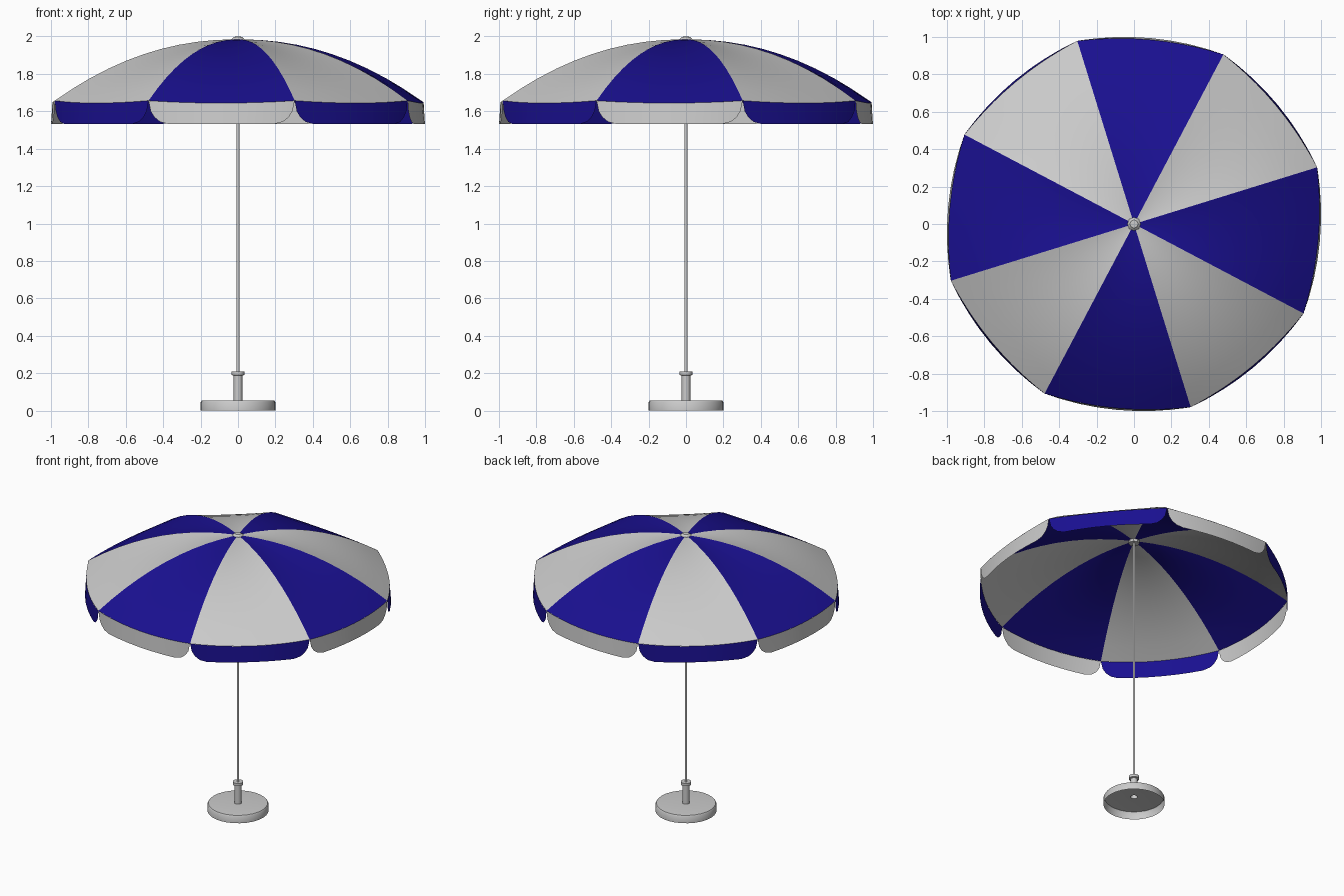
import bpy, bmesh, math
from mathutils import Vector

if "Cube" in bpy.data.objects:
    bpy.data.objects.remove(bpy.data.objects["Cube"])

TWIST = math.radians(17.2)   # angle of the first rib
SIDES, RIM, APEX, DROP = 8, 1.025, 1.985, 0.328
COLS, ROWS = 10, 10

blue = bpy.data.materials.new("blue_cloth")
blue.diffuse_color = (0.01, 0.005, 0.28, 1)
blue.use_nodes = True
blue.node_tree.nodes["Principled BSDF"].inputs["Base Color"].default_value = blue.diffuse_color


def finish(bm, name, angle, material=None):
    bmesh.ops.recalc_face_normals(bm, faces=bm.faces)
    mesh = bpy.data.meshes.new(name)
    bm.to_mesh(mesh)
    bm.free()
    obj = bpy.data.objects.new(name, mesh)
    bpy.context.collection.objects.link(obj)
    if material:
        mesh.materials.append(material)
    bpy.ops.object.select_all(action='DESELECT')
    obj.select_set(True)
    bpy.context.view_layer.objects.active = obj
    bpy.ops.object.shade_smooth_by_angle(angle=math.radians(angle))
    return obj


def grid(bm, rows):
    """Skin a list of point rows with quads."""
    vs = [[bm.verts.new(p) for p in row] for row in rows]
    for a, b in zip(vs, vs[1:]):
        for j in range(len(a) - 1):
            bm.faces.new((a[j], b[j], b[j + 1], a[j + 1]))


def lathe(name, profile, steps, angle=35):
    bm = bmesh.new()
    vs = [bm.verts.new((r, 0, z)) for r, z in profile]
    es = [bm.edges.new(p) for p in zip(vs, vs[1:])]
    bmesh.ops.spin(bm, geom=vs + es, cent=(0, 0, 0), axis=(0, 0, 1),
                   angle=math.tau, steps=steps, use_duplicate=False)
    bmesh.ops.remove_doubles(bm, verts=bm.verts, dist=0.0001)
    return finish(bm, name, angle)


def rib_dir(k):
    a = TWIST + k * math.tau / SIDES
    return Vector((math.cos(a), math.sin(a), 0))


def cloth(k, t, r, bulge, sag):
    """Point between ribs k and k+1 at rib radius r."""
    a, b = rib_dir(k), rib_dir(k + 1)
    arch = 4 * t * (1 - t)
    p = a.lerp(b, t) * r + (a + b).normalized() * bulge * arch
    p.z = APEX - DROP * (r / RIM) ** 2.13 - sag * arch
    return p


for k in range(SIDES):
    panel_mat, flap_mat = (blue, None) if k % 2 else (None, blue)

    # Canopy panel, slightly slack between the ribs
    bm = bmesh.new()
    rows = []
    for i in range(ROWS + 1):
        s = i / ROWS
        r = 0.03 + (RIM - 0.03) * s
        rows.append([cloth(k, j / COLS, r, 0.042 * s * s, 0.016 * math.sin(s * 2.2))
                     for j in range(COLS + 1)])
    grid(bm, rows)
    finish(bm, f"canopy_panel_{k + 1}", 40, panel_mat)

    # Hanging flap with rounded lower corners
    bm = bmesh.new()
    ts = [0, 0.015, 0.04, 0.08, 0.14, 0.25, 0.37, 0.5]
    ts += [1 - t for t in reversed(ts[:-1])]
    rows = []
    for h in (0, 0.5, 1):
        row = []
        for t in ts:
            p = cloth(k, t, RIM, 0.042 + 0.009 * h, 0.013)
            edge = min(1, min(t, 1 - t) / 0.14)
            depth = (1 - (1 - edge) ** 2) ** 0.5
            p.z += h * depth * (1.532 - p.z)
            row.append(p)
        rows.append(row)
    grid(bm, rows)
    bmesh.ops.remove_doubles(bm, verts=bm.verts, dist=0.0001)
    finish(bm, f"hanging_flap_{k + 1}", 40, flap_mat)

# Pole and top cap
lathe("pole", [(0, 0.19), (0.008, 0.19), (0.008, 1.98), (0, 1.98)], 12)
lathe("top_cap", [(0, 1.965), (0.036, 1.965), (0.036, 1.985), (0.022, 1.998), (0, 2.0)], 8)

# Hollow base shell with its sleeve and collar
lathe("base", [(0.2, 0), (0.2, 0.045), (0.194, 0.054), (0.185, 0.055), (0.023, 0.055),
               (0.023, 0.187), (0.034, 0.19), (0.034, 0.209), (0.008, 0.209)], 28)
